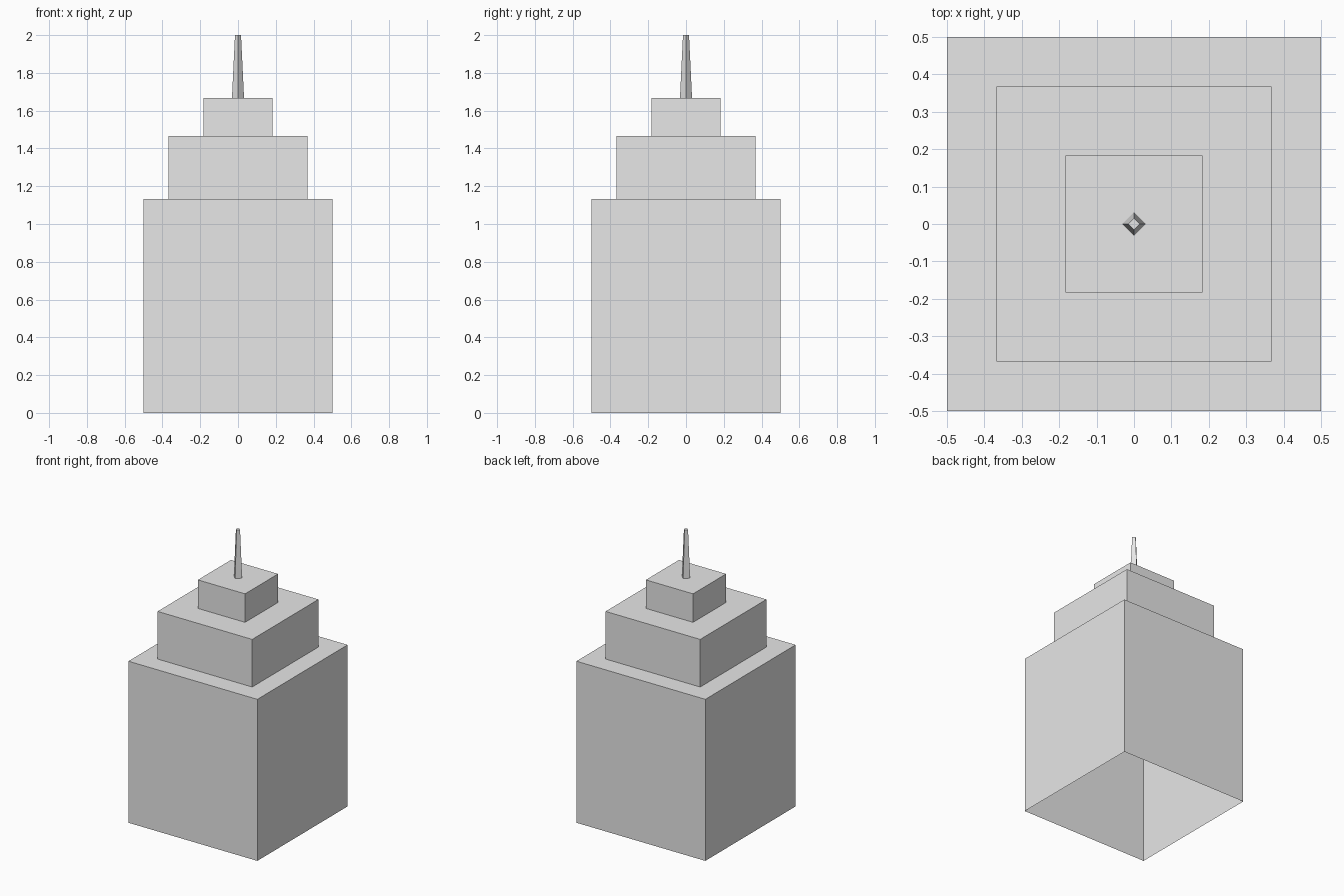
import bpy
import bmesh
import math

if "Cube" in bpy.data.objects:
    bpy.data.objects.remove(bpy.data.objects["Cube"])

grey = bpy.data.materials.new("concrete_grey")
grey.diffuse_color = (0.8, 0.8, 0.8, 1)
grey.use_nodes = True
grey.node_tree.nodes["Principled BSDF"].inputs["Base Color"].default_value = grey.diffuse_color


def finish(name, bm):
    mesh = bpy.data.meshes.new(name)
    bm.to_mesh(mesh)
    bm.free()
    mesh.materials.append(grey)
    obj = bpy.data.objects.new(name, mesh)
    bpy.context.collection.objects.link(obj)


# Stepped tower: one hollow shell, open underneath; each tier is (half width, top height)
tiers = [(0.5, 1.133), (0.367, 1.467), (0.183, 1.667)]
bm = bmesh.new()


def ring(half, z):
    return [bm.verts.new((x * half, y * half, z))
            for x, y in ((-1, -1), (1, -1), (1, 1), (-1, 1))]


rings = []
base = 0
for half, top in tiers:
    rings += [ring(half, base), ring(half, top)]
    base = top
for low, high in zip(rings, rings[1:]):
    for i in range(4):
        j = (i + 1) % 4
        bm.faces.new((low[i], low[j], high[j], high[i]))
bm.faces.new(rings[-1])  # roof
finish("stepped_tower", bm)

# Spire: tapered four-sided mast with its corners facing the walls
bm = bmesh.new()
bmesh.ops.create_cone(bm, cap_ends=True, segments=4, radius1=0.032,
                      radius2=0.016, depth=2 - base)
xs = [v.co.x for v in bm.verts]
ys = [v.co.y for v in bm.verts]
if abs(max(xs) - 0.032) > 0.001:
    for v in bm.verts:
        v.co.x, v.co.y = ((v.co.x - v.co.y) * math.sqrt(0.5),
                          (v.co.x + v.co.y) * math.sqrt(0.5))
bmesh.ops.translate(bm, verts=bm.verts, vec=(0, 0, (2 + base) / 2))
finish("spire", bm)
